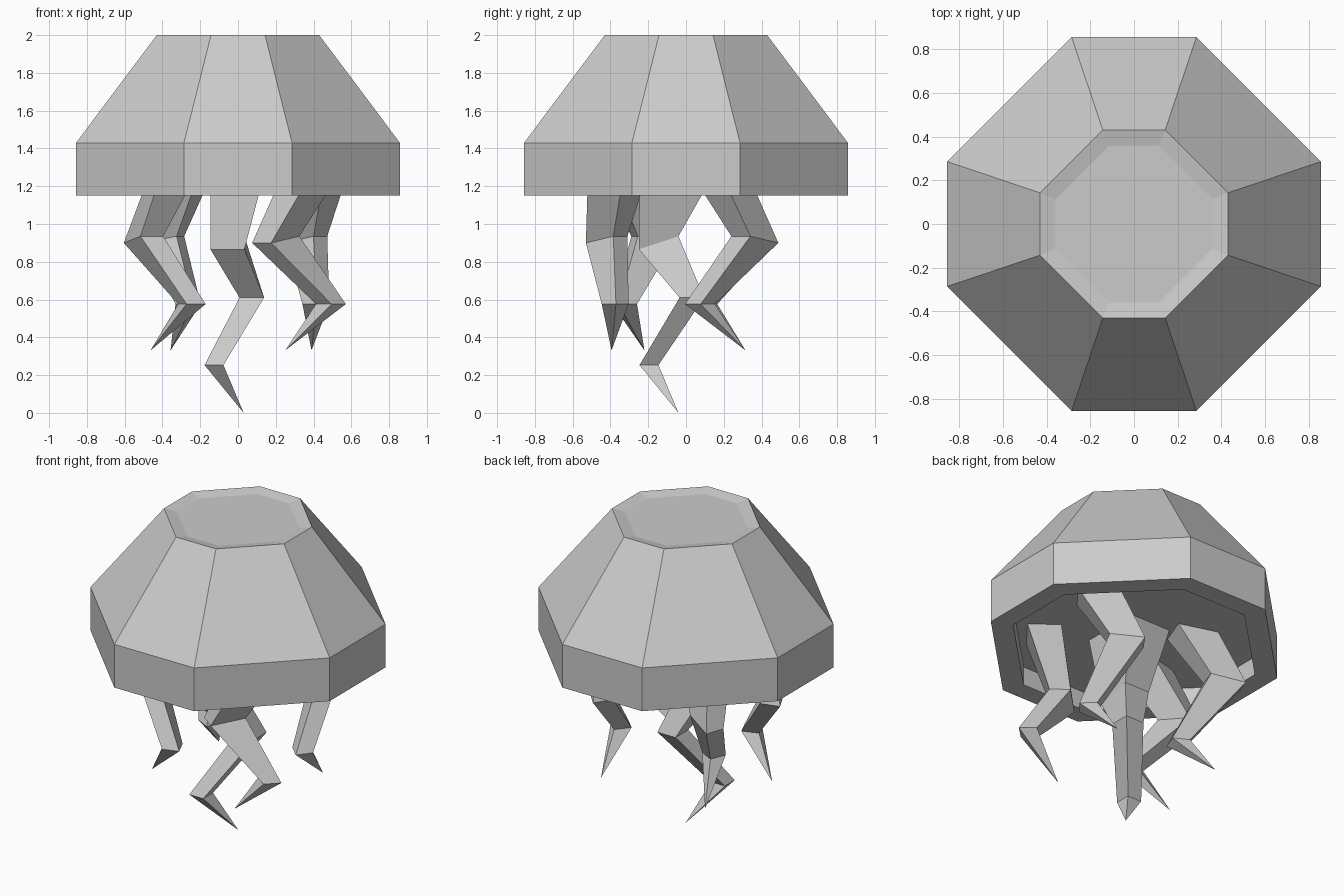
import bpy, bmesh
from math import radians
from mathutils import Vector, Matrix

cube = bpy.data.objects.get("Cube")
if cube:
    bpy.data.objects.remove(cube, do_unlink=True)

grey = bpy.data.materials.new("pale grey")
grey.use_nodes = True
colour = (0.6, 0.6, 0.6, 1)
grey.diffuse_color = colour
grey.node_tree.nodes["Principled BSDF"].inputs["Base Color"].default_value = colour


def octagon(a, b, z):
    """Eight corners: a is the half width, b is half a straight side."""
    return [(a, -b, z), (a, b, z), (b, a, z), (-b, a, z),
            (-a, b, z), (-a, -b, z), (-b, -a, z), (b, -a, z)]


def square(x, y, size, z):
    """Counter-clockwise corners from the lowest x and y."""
    return [(x, y, z), (x + size, y, z), (x + size, y + size, z), (x, y + size, z)]


def loft(name, rings, tip=None, matrix=None):
    """Skin a list of rings; the ends are closed by a cap or a pointed tip."""
    bm = bmesh.new()
    loops = [[bm.verts.new(p) for p in ring] for ring in rings]
    n = len(loops[0])
    for low, high in zip(loops, loops[1:]):
        for i in range(n):
            j = (i + 1) % n
            bm.faces.new((low[i], low[j], high[j], high[i]))
    bm.faces.new(loops[0])
    if tip:
        apex = bm.verts.new(tip)
        for i in range(n):
            bm.faces.new((loops[-1][i], loops[-1][(i + 1) % n], apex))
    else:
        bm.faces.new(loops[-1])
    if matrix:
        bm.transform(matrix)
    bmesh.ops.recalc_face_normals(bm, faces=bm.faces)
    mesh = bpy.data.meshes.new(name)
    bm.to_mesh(mesh)
    bm.free()
    mesh.materials.append(grey)
    obj = bpy.data.objects.new(name, mesh)
    bpy.context.collection.objects.link(obj)
    return obj


# Bell: hollow underside, upright rim, sloped dome and shallow sunken top
CEILING = 1.27
loft("bell", [
    octagon(0.73, 0.233, CEILING),
    octagon(0.73, 0.233, 1.15),
    octagon(0.857, 0.286, 1.15),
    octagon(0.857, 0.286, 1.43),
    octagon(0.43, 0.143, 2.0),
    octagon(0.36, 0.112, 1.985),
])

# Long middle tentacle
loft("middle_tentacle", [
    [(-0.146, -0.245, CEILING), (0.14, -0.245, CEILING),
     (0.14, 0.15, CEILING), (-0.146, 0.15, CEILING)],
    [(-0.146, -0.25, 0.866), (0.034, -0.25, 0.866),
     (0.034, -0.04, 0.935), (-0.146, -0.04, 0.935)],
    square(0.008, -0.034, 0.13, 0.61),
    square(-0.177, -0.246, 0.1, 0.253),
], tip=(0.03, -0.04, 0))

# Short outer tentacles: one shape, measured from its tip
TIP_Z = 0.331
short_rings = [
    [(-0.01, -0.02, CEILING), (0.14, -0.125, CEILING),
     (0.29, 0.065, CEILING), (0.135, 0.19, CEILING)],
    [(-0.175, -0.061, 0.9), (-0.075, -0.136, 0.9),
     (0.075, 0.009, 0.935), (-0.025, 0.084, 0.935)],
    [(0.163, 0.017, 0.576), (0.245, -0.052, 0.576),
     (0.321, 0.023, 0.576), (0.239, 0.09, 0.576)],
]
placements = [
    ("front_left_tentacle", 0.25, -0.394, 0, 1),
    ("back_left_tentacle", 0.389, 0.315, -89, 1),
    ("front_right_tentacle", -0.463, -0.22, -21, -1),
    ("back_right_tentacle", -0.357, 0.315, -72, 1),
]
for name, x, y, turn, side in placements:
    place = (Matrix.Translation((x, y, 0)) @ Matrix.Rotation(radians(turn), 4, "Z")
             @ Matrix.Diagonal(Vector((1, side, 1, 1))))
    loft(name, short_rings, tip=(0, 0, TIP_Z), matrix=place)
